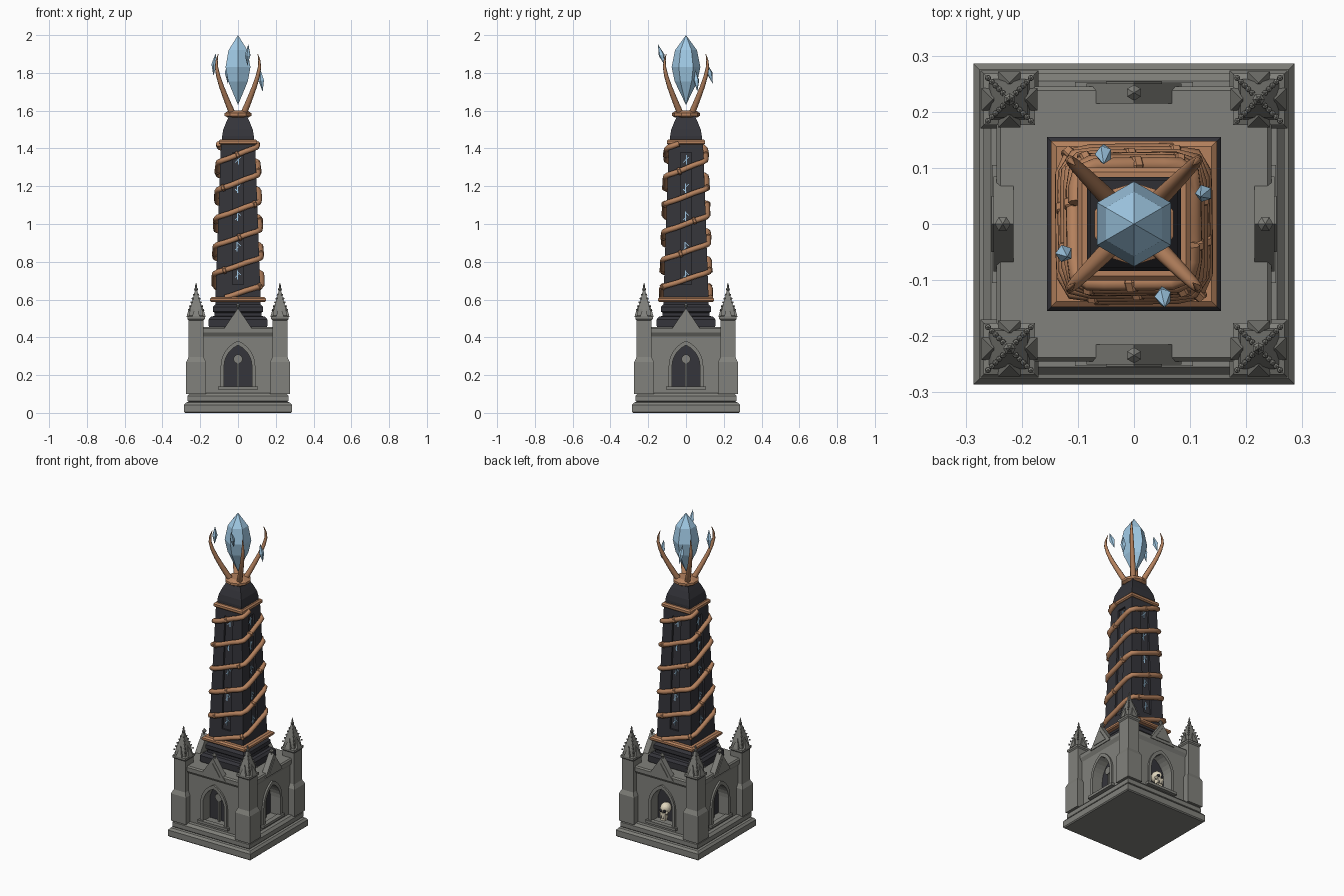
import bpy, bmesh, math, random
from mathutils import Vector, Matrix, Euler

if "Cube" in bpy.data.objects:
    bpy.data.objects.remove(bpy.data.objects["Cube"])
random.seed(4)

def material(name, rgb):
    m = bpy.data.materials.new(name)
    m.diffuse_color = (*rgb, 1)
    m.use_nodes = True
    m.node_tree.nodes["Principled BSDF"].inputs["Base Color"].default_value = m.diffuse_color
    return m

STONE = material("stone", (0.22, 0.22, 0.20))
DARK = material("dark_stone", (0.035, 0.035, 0.043))
BRONZE = material("bronze", (0.46, 0.22, 0.11))
BLUE = material("crystal", (0.36, 0.60, 0.80))
BONE = material("bone", (0.75, 0.68, 0.52))

def finish(name, bm, mat):
    bmesh.ops.recalc_face_normals(bm, faces=bm.faces)
    me = bpy.data.meshes.new(name)
    bm.to_mesh(me)
    bm.free()
    me.materials.append(mat)
    ob = bpy.data.objects.new(name, me)
    bpy.context.collection.objects.link(ob)
    return ob

def loft(bm, profile, n=4, at=(0, 0, 0), rot=None, turn=None):
    """Stack of n-sided rings (half width, z); squares use half side."""
    k = math.sqrt(2) if n == 4 else 1
    turn = math.pi / n if turn is None else turn
    M = Matrix.Translation(at) @ Euler(rot or (0, 0, 0)).to_matrix().to_4x4()
    rings = []
    for r, z in profile:
        cnt = n if r > 0 else 1
        rings.append([bm.verts.new(M @ Vector((k * r * math.cos(turn + 2 * math.pi * i / n),
                      k * r * math.sin(turn + 2 * math.pi * i / n), z))) for i in range(cnt)])
    for a, b in zip(rings, rings[1:]):
        for i in range(n):
            j = (i + 1) % n
            vs = [a[i % len(a)], a[j % len(a)], b[j % len(b)], b[i % len(b)]]
            bm.faces.new(list(dict.fromkeys(vs)))
    for ring in (rings[0], rings[-1]):
        if len(ring) > 2:
            bm.faces.new(ring)

def box(bm, size, at, rot=(0, 0, 0)):
    M = Matrix.Translation(at) @ Euler(rot).to_matrix().to_4x4() @ Matrix.Diagonal((*size, 1))
    bmesh.ops.create_cube(bm, size=1, matrix=M)

def ball(bm, r, at, scale=(1, 1, 1), sub=1):
    M = Matrix.Translation(at) @ Matrix.Diagonal((*scale, 1))
    bmesh.ops.create_icosphere(bm, subdivisions=sub, radius=r, matrix=M)

def prism(bm, pts, y0, y1):
    a = [bm.verts.new((x, y0, z)) for x, z in pts]
    b = [bm.verts.new((x, y1, z)) for x, z in pts]
    bm.faces.new(a)
    bm.faces.new(b)
    for i in range(len(a)):
        j = (i + 1) % len(a)
        bm.faces.new((a[i], a[j], b[j], b[i]))

def around(bm, turns=(1, 2, 3)):
    src = bm.verts[:] + bm.edges[:] + bm.faces[:]
    for k in turns:
        new = bmesh.ops.duplicate(bm, geom=src)["geom"]
        bmesh.ops.rotate(bm, verts=[v for v in new if isinstance(v, bmesh.types.BMVert)],
                         cent=(0, 0, 0), matrix=Matrix.Rotation(k * math.pi / 2, 3, 'Z'))

def arch(w, z0, spring, rise, n=6):
    R = (rise * rise + w * w) / (2 * w)
    end = math.asin(rise / R)
    right = [(w - R + R * math.cos(end * i / n), spring + R * math.sin(end * i / n)) for i in range(n + 1)]
    return [(w, z0)] + right + [(-x, z) for x, z in right[-2::-1]] + [(-w, z0)]

def tube(name, pts, radii, depth):
    cu = bpy.data.curves.new(name, 'CURVE')
    cu.dimensions, cu.bevel_depth, cu.bevel_resolution, cu.use_fill_caps = '3D', depth, 2, True
    sp = cu.splines.new('POLY')
    sp.points.add(len(pts) - 1)
    for p, co, r in zip(sp.points, pts, radii):
        p.co, p.radius = (*co, 1), r
    cu.materials.append(BRONZE)
    ob = bpy.data.objects.new(name, cu)
    bpy.context.collection.objects.link(ob)
    bpy.ops.object.select_all(action='DESELECT')
    ob.select_set(True)
    bpy.context.view_layer.objects.active = ob
    bpy.ops.object.convert(target='MESH')
    bpy.ops.object.shade_smooth_by_angle(angle=0.9)

def cut(ob, cutter):
    cutter.hide_render = True
    cutter.display_type = 'WIRE'
    cutter.hide_set(True)
    m = ob.modifiers.new("cut", 'BOOLEAN')
    m.object, m.solver = cutter, 'EXACT'

# stepped plinth
bm = bmesh.new()
loft(bm, [(.28, 0), (.286, .006), (.286, .042), (.275, .055), (.262, .058), (.268, .064), (.268, .09), (.255, .105)])
finish("plinth", bm, STONE)

# base block with four pointed niches
bm = bmesh.new()
loft(bm, [(.232, .1), (.232, .405), (.245, .425), (.245, .447), (.238, .455)])
base = finish("base_block", bm, STONE)
bm = bmesh.new()
prism(bm, arch(.075, .135, .245, .115), -.3, -.165)
around(bm)
cut(base, finish("niche_cutter", bm, STONE))

# dark niche backs
bm = bmesh.new()
prism(bm, arch(.078, .13, .245, .12), -.172, -.16)
around(bm)
finish("niche_backs", bm, DARK)

# arch mouldings and sills
bm = bmesh.new()
outer, inner = arch(.092, .135, .245, .137), arch(.074, .135, .245, .113)
rows = [[bm.verts.new((x, y, z)) for x, z in line] for line, y in
        ((outer, -.225), (outer, -.243), (inner, -.243), (inner, -.215))]
for i in range(len(outer) - 1):
    for a, b in zip(rows, rows[1:] + rows[:1]):
        bm.faces.new((a[i], a[i + 1], b[i + 1], b[i]))
box(bm, (.21, .03, .016), (0, -.238, .133))
around(bm)
finish("arch_mouldings", bm, STONE)

# mullion and roundel tracery on three sides, the back stays open
bm = bmesh.new()
box(bm, (.012, .014, .14), (0, -.185, .205))
loft(bm, [(.024, -.008), (.024, .008)], 12, (0, -.186, .285), (math.pi / 2, 0, 0))
around(bm, (1, 3))
finish("tracery", bm, STONE)

# skull in the back niche
bm = bmesh.new()
ball(bm, .034, (0, .2, .225), (.92, 1.05, 1), 3)
box(bm, (.036, .03, .034), (0, .218, .188))
box(bm, (.03, .028, .012), (0, .218, .162))
for s in (-1, 1):
    ball(bm, .011, (s * .02, .222, .205), sub=2)
finish("skull", bm, BONE)
bm = bmesh.new()
for s in (-1, 1):
    ball(bm, .0095, (s * .013, .231, .217), sub=2)
loft(bm, [(.006, 0), (0, .014)], 3, (0, .229, .196), turn=math.pi / 2)
for x in (-.009, 0, .009):
    box(bm, (.0015, .002, .014), (x, .233, .178))
finish("skull_sockets", bm, DARK)

# gables with finials
bm = bmesh.new()
prism(bm, [(-.085, .43), (.085, .43), (0, .555)], -.25, -.215)
prism(bm, [(-.05, .447), (.05, .447), (0, .522)], -.254, -.24)
loft(bm, [(.005, .54), (.006, .558), (.014, .568), (0, .585)], 6, (0, -.234, 0))
around(bm)
finish("gables", bm, STONE)

# corner buttresses and crocketed pinnacles
bm = bmesh.new()
c = Vector((.222, -.222, 0))
loft(bm, [(.052, .1), (.052, .27), (.04, .295), (.04, .49), (.046, .497), (.046, .51), (.036, .515), (.032, .55), (.004, .655)], at=c)
for k in range(4):
    a = k * math.pi / 2
    d = Vector((math.cos(a), math.sin(a), 0))
    loft(bm, [(.02, -.022), (.02, -.018), (0, .045)], at=c + d * .03 + Vector((0, 0, .53)))
    e = Vector((math.cos(a + math.pi / 4), math.sin(a + math.pi / 4), 0))
    for i in range(5):
        t = i / 5
        ball(bm, .006, c + e * (.047 * (1 - t) + .007) + Vector((0, 0, .545 + .1 * t)))
loft(bm, [(.004, .64), (.011, .655), (.004, .666), (.006, .672), (0, .69)], 6, c)
around(bm)
finish("corner_pinnacles", bm, STONE)

# dark pedestal, shaft and domed cap
bm = bmesh.new()
loft(bm, [(.15, .45), (.155, .46), (.155, .495), (.143, .51), (.125, .513), (.125, .53), (.133, .537), (.133, .56), (.12, .575), (.12, .6)])
finish("shaft_pedestal", bm, DARK)
bm = bmesh.new()
loft(bm, [(.12, .59), (.09, 1.43)])
shaft = finish("shaft", bm, DARK)
lean = math.atan(.03 / .84)
bm = bmesh.new()
box(bm, (.058, .024, .7), (0, -.105, 1.03), (-lean, 0, 0))
around(bm)
cut(shaft, finish("panel_cutter", bm, DARK))
bm = bmesh.new()
loft(bm, [(.084, 1.43), (.084, 1.465), (.078, 1.5), (.062, 1.54), (.05, 1.565), (.05, 1.575)])
finish("shaft_cap", bm, DARK)

# glowing marks in the panels
bm = bmesh.new()
for z in (.73, .88, 1.04, 1.19, 1.34):
    y = -(.12 - (z - .59) * math.tan(lean)) + .012
    box(bm, (.005, .008, .05), (random.uniform(-.006, .006), y, z))
    for s in (-1, 1):
        box(bm, (.004, .008, .024), (s * .006, y, z + s * random.uniform(.004, .015)), (0, random.choice((-.8, .8)), 0))
around(bm)
finish("panel_marks", bm, BLUE)

# bronze collars
bm = bmesh.new()
loft(bm, [(.142, .588), (.148, .594), (.148, .606), (.138, .614)])
loft(bm, [(.094, 1.42), (.101, 1.426), (.101, 1.44), (.093, 1.448)])
loft(bm, [(.06, 1.565), (.074, 1.573), (.074, 1.587), (.05, 1.602)], 10)
finish("bronze_collars", bm, BRONZE)

# two bronze strands winding up the shaft, with binding knots
bm = bmesh.new()
for s in range(2):
    pts = []
    for i in range(85):
        z = .61 + .815 * i / 84
        a = -math.pi / 2 + (z - .78) / .294 * 2 * math.pi + s * math.pi
        h = .13 - (z - .6) * .033
        r = h / (abs(math.cos(a)) ** 9 + abs(math.sin(a)) ** 9) ** (1 / 9)
        r = min(r, h * 1.3)
        pts.append(Vector((r * math.cos(a), r * math.sin(a), z)))
    tube("winding_strand", pts, [1] * len(pts), .0145)
    for i in range(6, 80, 9):
        d = pts[i + 1] - pts[i - 1]
        loft(bm, [(.015, -.009), (.019, -.006), (.019, .006), (.015, .009)], 6, pts[i],
             d.to_track_quat('Z', 'Y').to_euler())
finish("strand_knots", bm, BRONZE)

# four claws around the crystal
for sx in (-1, 1):
    for sy in (-1, 1):
        prof = [(.03, 1.585), (.047, 1.625), (.067, 1.675), (.088, 1.73), (.105, 1.785), (.114, 1.83), (.113, 1.865), (.105, 1.9)]
        tube("claw", [(sx * d, sy * d, z) for d, z in prof], [1.2, 1.1, 1, .88, .75, .6, .4, .08], .0145)

# main crystal and floating shards
bm = bmesh.new()
loft(bm, [(0, 1.63), (.06, 1.755), (.076, 1.83), (.058, 1.92), (0, 2.0)], 6, turn=math.pi / 2)
finish("crystal", bm, BLUE)
bm = bmesh.new()
for x, y, z, tilt in ((-.125, -.052, 1.84, (.1, .1, 0)), (.125, .055, 1.755, (.1, -.1, 0)),
                      (.052, -.128, 1.89, (.32, .05, 0)), (-.054, .126, 1.795, (.3, 0, 0))):
    loft(bm, [(0, -.055), (.016, .005), (0, .065)], 5, (x, y, z), tilt)
finish("floating_shards", bm, BLUE)
